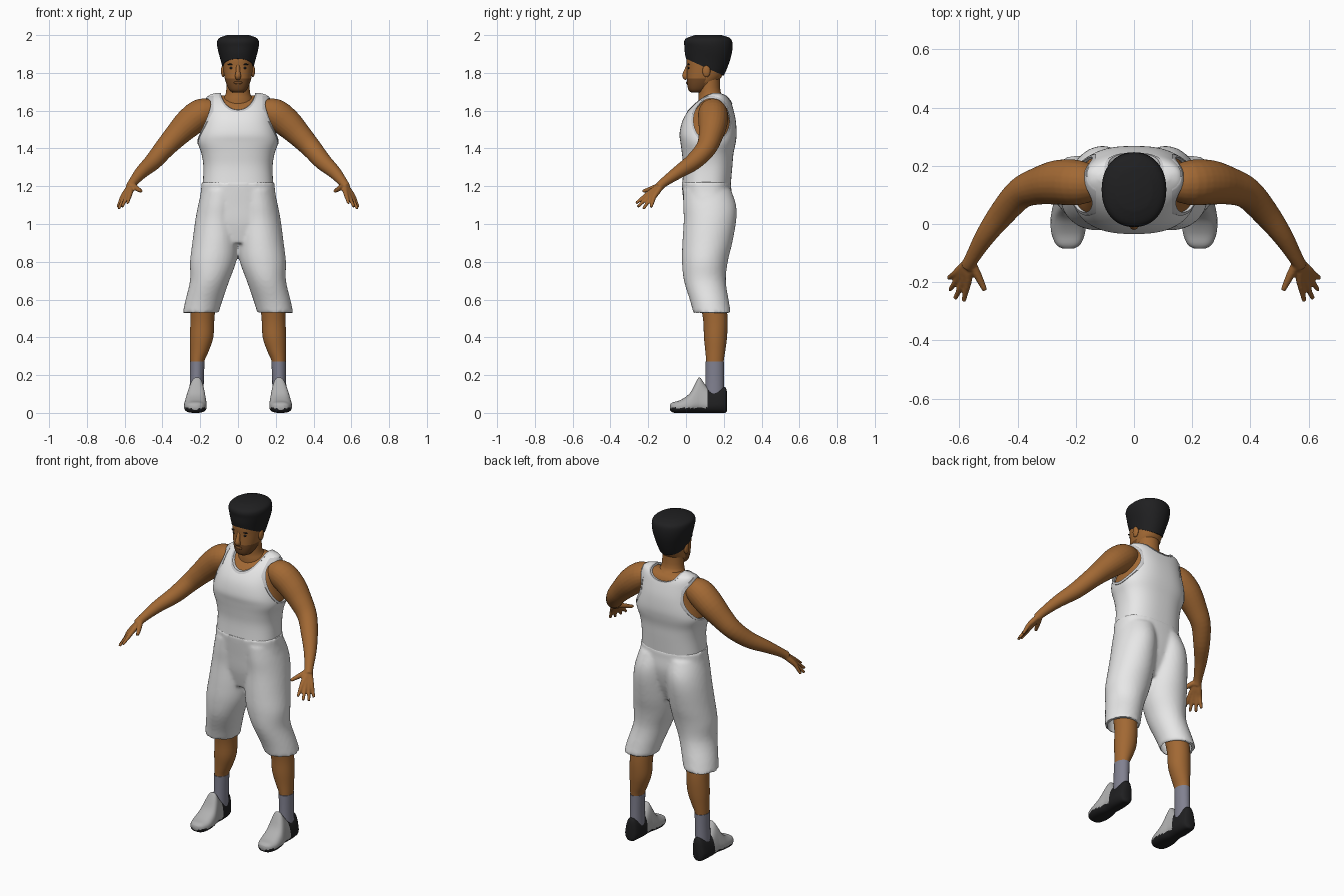
import bpy, bmesh, math
from mathutils import Vector, Matrix

if "Cube" in bpy.data.objects:
    bpy.data.objects.remove(bpy.data.objects["Cube"])


def material(name, r, g, b):
    m = bpy.data.materials.new(name)
    m.use_nodes = True
    m.diffuse_color = (r, g, b, 1)
    m.node_tree.nodes["Principled BSDF"].inputs["Base Color"].default_value = (r, g, b, 1)
    return m


SKIN = material("warm brown skin", .36, .14, .034)
STUBBLE = material("dark brown stubble", .17, .066, .018)
BLACK = material("soft black", .014, .014, .015)
WHITE = material("white cloth", .8, .8, .8)
TRIM = material("pale grey trim", .6, .6, .61)
SOCK = material("violet grey sock", .22, .22, .28)
SHOE = material("light grey shoe", .44, .44, .44)


# ---------- helpers ----------
def refine(rows, steps=4):
    """Catmull-Rom interpolation through rows of numbers."""
    rows = [tuple(r) for r in rows]
    out = []
    for i in range(len(rows) - 1):
        a, b, c, d = rows[max(i - 1, 0)], rows[i], rows[i + 1], rows[min(i + 2, len(rows) - 1)]
        for k in range(steps):
            t = k / steps
            out.append(tuple(
                q + t / 2 * (r - p + t * (2 * p - 5 * q + 4 * r - s + t * (3 * (q - r) + s - p)))
                for p, q, r, s in zip(a, b, c, d)))
    return out + [rows[-1]]


def loft(bm, rings, n=32, power=2.0, open_start=False):
    """Bridge superellipse rings given as (center, u, v) and cap the ends."""
    loops = []
    for center, u, v in rings:
        loop = []
        for k in range(n):
            c, s = math.cos(math.tau * k / n), math.sin(math.tau * k / n)
            c, s = (math.copysign(abs(w) ** (2 / power), w) for w in (c, s))
            loop.append(bm.verts.new(center + u * c + v * s))
        loops.append(loop)
    for a, b in zip(loops, loops[1:]):
        for k in range(n):
            bm.faces.new((a[k], a[(k + 1) % n], b[(k + 1) % n], b[k]))
    if not open_start:
        bm.faces.new(loops[0][::-1])
    bm.faces.new(loops[-1])


def upright(rows):
    """Rows (cx, cy, z, rx, ry, tilt) to horizontal rings."""
    return [(Vector(r[:3]), Vector((r[3], 0, 0)), Vector((0, r[4], -r[4] * (r[5] if len(r) > 5 else 0))))
            for r in refine(rows)]


def lengthwise(rows):
    """Rows (cx, y, cz, rx, rz) to rings facing along y."""
    return [(Vector(r[:3]), Vector((r[3], 0, 0)), Vector((0, 0, r[4]))) for r in refine(rows)]


def tube(bm, points, n=16):
    """Round limb through points (x, y, z, radius)."""
    pts = refine(points)
    rings = []
    for i, p in enumerate(pts):
        t = Vector(pts[min(i + 1, len(pts) - 1)][:3]) - Vector(pts[max(i - 1, 0)][:3])
        u = t.cross(Vector((0, 1, .3))).normalized()
        rings.append((Vector(p[:3]), u * p[3], t.cross(u).normalized() * p[3]))
    loft(bm, rings, n)


def ball(bm, place, size):
    bmesh.ops.create_uvsphere(bm, u_segments=20, v_segments=12, radius=1,
                              matrix=Matrix.Translation(place) @ Matrix.Diagonal((*size, 1)))


def finish(name, bm, *mats, rule=None, modifiers=()):
    """Turn the bmesh into a smooth object, bake modifiers, colour faces by rule."""
    bmesh.ops.recalc_face_normals(bm, faces=bm.faces)
    mesh = bpy.data.meshes.new(name)
    bm.to_mesh(mesh)
    bm.free()
    obj = bpy.data.objects.new(name, mesh)
    bpy.context.scene.collection.objects.link(obj)
    for kind, settings in modifiers:
        mod = obj.modifiers.new(kind, kind)
        for key, value in settings.items():
            setattr(mod, key, value)
    if modifiers:
        graph = bpy.context.evaluated_depsgraph_get()
        baked = bpy.data.meshes.new_from_object(obj.evaluated_get(graph))
        obj.modifiers.clear()
        obj.data = mesh = baked
    mesh.materials.clear()
    for m in mats:
        mesh.materials.append(m)
    for p in mesh.polygons:
        p.material_index = rule(p.center) if rule else 0
    mesh.shade_smooth()
    mesh.set_sharp_from_angle(angle=math.radians(50))
    return obj


MIRROR = ("MIRROR", {"use_mirror_merge": False})


def melt(voxel):
    return [("REMESH", {"mode": "VOXEL", "voxel_size": voxel}), ("SMOOTH", {"factor": .5, "iterations": 4})]


def boolean(operation, obj):
    return ("BOOLEAN", {"operation": operation, "object": obj, "solver": "EXACT"})


# ---------- torso and tank top ----------
TORSO = [(0, .108, 1.2, .187, .128), (0, .115, 1.3, .183, .13), (0, .115, 1.37, .193, .136),
         (0, .117, 1.43, .212, .146), (0, .117, 1.48, .206, .151), (0, .123, 1.55, .188, .14),
         (0, .135, 1.61, .178, .115), (0, .15, 1.655, .17, .085), (0, .16, 1.68, .155, .055),
         (0, .16, 1.693, .12, .025)]

bm = bmesh.new()
loft(bm, upright([(x, y, z - .012, rx * .94, ry * .93) for x, y, z, rx, ry in TORSO]), 48, 2.5)
finish("torso", bm, SKIN)


def opening_cutter(scale):
    """Neck scoop plus both armholes."""
    bm = bmesh.new()
    loft(bm, lengthwise([(0, -.2, 1.7, .092 * scale, .1 * scale), (0, .03, 1.7, .092 * scale, .095 * scale),
                         (0, .15, 1.7, .092 * scale, .07 * scale), (0, .4, 1.7, .092 * scale, .04 * scale)]), 48)
    for side in (-1, 1):
        loft(bm, [(Vector((side * x, .135, 1.55)), Vector((0, .095 * scale, 0)), Vector((0, 0, .115 * scale)))
                  for x in (.13, .4)], 48)
    return finish("opening_cutter", bm, WHITE)


def tank(name, mat, grow, thickness, *cuts):
    bm = bmesh.new()
    loft(bm, upright([(x, y, z, rx + grow, ry + grow) for x, y, z, rx, ry in TORSO]), 64, 2.5, open_start=True)
    shell = ("SOLIDIFY", {"thickness": thickness, "offset": -1})
    finish(name, bm, mat, modifiers=[shell, *cuts])


hole, wide_hole = opening_cutter(1), opening_cutter(1.12)
tank("tank_top", WHITE, 0, .007, boolean("DIFFERENCE", hole))
tank("tank_top_trim", TRIM, .003, .012, boolean("INTERSECT", wide_hole), boolean("DIFFERENCE", hole))

# ---------- shorts ----------
SHORT_LEG = [(.197, .138, .53, .095, .1), (.182, .125, .59, .098, .102), (.15, .1, .7, .104, .111),
             (.132, .1, .8, .122, .121), (.12, .113, .9, .122, .132), (.112, .127, 1.02, .114, .139),
             (.103, .125, 1.1, .108, .14), (.088, .112, 1.18, .104, .127)]
bm = bmesh.new()
loft(bm, upright([(x, y, z - .025, rx - .013, ry - .013) for x, y, z, rx, ry in SHORT_LEG[:3]]))
leg_cutter = finish("leg_cutter", bm, WHITE, modifiers=[MIRROR])

bm = bmesh.new()
loft(bm, upright(SHORT_LEG), 40)
bmesh.ops.duplicate(bm, geom=bm.verts[:] + bm.edges[:] + bm.faces[:])
for v in bm.verts[len(bm.verts) // 2:]:
    v.co.x *= -1
bmesh.ops.recalc_face_normals(bm, faces=bm.faces)
loft(bm, upright([(0, .1, .9, .13, .08), (0, .11, 1, .19, .112), (0, .116, 1.1, .205, .128),
                  (0, .11, 1.18, .196, .13), (0, .108, 1.222, .193, .131)]), 48, 2.4)
finish("shorts", bm, WHITE, modifiers=melt(.01) + [boolean("DIFFERENCE", leg_cutter)])
for helper in (hole, wide_hole, leg_cutter):
    bpy.data.objects.remove(helper)

# ---------- legs, socks, shoes ----------
bm = bmesh.new()
loft(bm, upright([(.218, .152, .2, .033, .043), (.216, .153, .27, .037, .046), (.204, .155, .33, .05, .053),
                  (.193, .156, .4, .062, .061), (.188, .155, .5, .063, .065), (.18, .135, .64, .068, .072)]))
finish("legs", bm, SKIN, modifiers=[MIRROR])

bm = bmesh.new()
loft(bm, upright([(.22, .15, .07, .038, .052), (.218, .152, .17, .037, .049), (.216, .153, .272, .039, .049)]))
finish("socks", bm, SOCK, modifiers=[MIRROR])

bm = bmesh.new()
SHOE_ROWS = [(-.085, .018, .014, .03), (-.07, .042, .027, .029), (-.03, .058, .034, .034), (.02, .061, .052, .052),
             (.055, .058, .084, .084), (.073, .055, .094, .094), (.1, .052, .076, .076), (.13, .05, .061, .061),
             (.18, .046, .067, .067), (.208, .036, .068, .068), (.217, .016, .05, .06)]
loft(bm, lengthwise([(.226, y, cz, rx, rz) for y, rx, rz, cz in SHOE_ROWS]), 40, 2.8)
for v in bm.verts:
    v.co.x = .226 + (v.co.x - .226) * (1 - 3 * max(0, v.co.z - .04)) - .06 * max(0, v.co.z - .04)
finish("shoes", bm, SHOE, BLACK, rule=lambda c: int(c.y > .115 or c.z < .026), modifiers=[MIRROR])

# ---------- arms and hands ----------
bm = bmesh.new()
tube(bm, [(.12, .14, 1.6, .055), (.19, .142, 1.588, .077), (.26, .143, 1.535, .077), (.33, .13, 1.465, .064),
          (.39, .105, 1.4, .054), (.45, .04, 1.33, .046), (.51, -.04, 1.275, .035), (.555, -.115, 1.222, .025),
          (.572, -.145, 1.195, .024)], 24)
wrist = Vector((.563, -.125, 1.21))
first, last = Vector((.57, -.198, 1.163)), Vector((.611, -.168, 1.145))
tips = [(.585, -.265, 1.11), (.614, -.256, 1.09), (.632, -.226, 1.08), (.637, -.186, 1.088)]
for i, tip in enumerate(tips):
    knuckle = first.lerp(last, i / 3)
    tip = Vector(tip)
    tube(bm, [(*wrist, .015), (*wrist.lerp(knuckle, .5), .016), (*knuckle, .013),
              (*knuckle.lerp(tip, .5), .0105), (*tip, .008)], 12)
tube(bm, [(*wrist, .016), (.535, -.18, 1.188, .014), (.512, -.228, 1.173, .009)], 12)
finish("arms_and_hands", bm, SKIN, modifiers=melt(.005) + [MIRROR])

# ---------- neck and head ----------
bm = bmesh.new()
loft(bm, upright([(0, .15, 1.6, .1, .085), (0, .14, 1.66, .08, .075), (0, .125, 1.7, .063, .058),
                  (0, .12, 1.8, .06, .06)]))
finish("neck", bm, SKIN)

bm = bmesh.new()
loft(bm, upright([(0, .06, 1.695, .026, .03), (0, .062, 1.708, .045, .048), (0, .078, 1.74, .061, .072),
                  (0, .097, 1.78, .072, .092), (0, .107, 1.83, .079, .102), (0, .11, 1.88, .08, .108),
                  (0, .11, 1.94, .068, .09)]), 48, 2.25)
tube(bm, [(0, .012, 1.84, .009), (0, -.001, 1.805, .012), (0, -.004, 1.783, .016), (0, .006, 1.77, .012)])
for side in (-1, 1):
    ball(bm, (side * .079, .108, 1.81), (.011, .021, .033))
finish("head", bm, SKIN, STUBBLE, rule=lambda c: int(c.z < 1.766 and c.y < .1))

bm = bmesh.new()
ball(bm, (0, .007, 1.748), (.023, .007, .008))
finish("lips", bm, STUBBLE)

bm = bmesh.new()
for side in (-1, 1):
    ball(bm, (side * .032, .015, 1.826), (.014, .005, .006))
    ball(bm, (side * .034, .014, 1.845), (.021, .006, .0045))
finish("eyes_and_brows", bm, BLACK)

# ---------- hair ----------
bm = bmesh.new()
loft(bm, upright([(0, .1, 1.83, .082, .1, .45), (0, .108, 1.87, .092, .114, .3), (0, .117, 1.92, .106, .125, .15),
                  (0, .118, 1.96, .111, .128, .04), (0, .118, 1.984, .1, .115, 0), (0, .118, 2, .06, .07, 0)]), 48, 2.15)
finish("hair", bm, BLACK)
